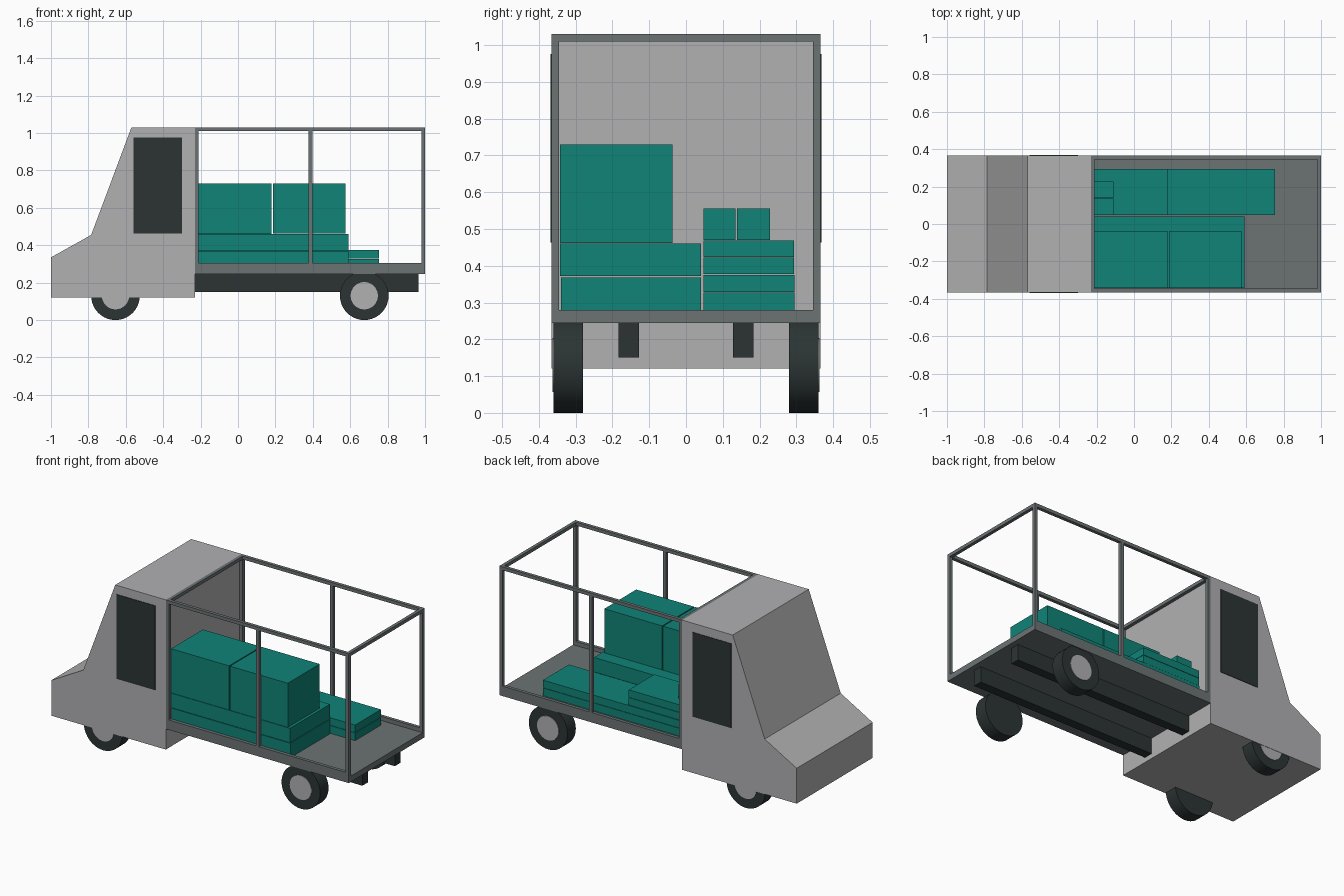
import bpy, bmesh, math

if "Cube" in bpy.data.objects:
    bpy.data.objects.remove(bpy.data.objects["Cube"])


def material(name, rgb):
    m = bpy.data.materials.new(name)
    m.diffuse_color = (*rgb, 1)
    m.use_nodes = True
    m.node_tree.nodes["Principled BSDF"].inputs["Base Color"].default_value = m.diffuse_color
    return m


LIGHT = material("light_grey", (0.44, 0.44, 0.45))
FRAME = material("mid_grey", (0.15, 0.17, 0.175))
DARK = material("dark_grey", (0.025, 0.034, 0.034))
TEAL = material("teal", (0.005, 0.23, 0.185))


def finish(name, bm, mat):
    bmesh.ops.recalc_face_normals(bm, faces=bm.faces)
    me = bpy.data.meshes.new(name)
    bm.to_mesh(me)
    bm.free()
    me.materials.append(mat)
    ob = bpy.data.objects.new(name, me)
    bpy.context.collection.objects.link(ob)
    return ob


def box(name, x0, x1, y0, y1, z0, z1, mat):
    bm = bmesh.new()
    bmesh.ops.create_cube(bm, size=1)
    for v in bm.verts:
        v.co = ((x0 + x1) / 2 + v.co.x * (x1 - x0),
                (y0 + y1) / 2 + v.co.y * (y1 - y0),
                (z0 + z1) / 2 + v.co.z * (z1 - z0))
    return finish(name, bm, mat)


def disc(name, x, y0, y1, z, r, mat):
    # cylinder lying along y
    bpy.ops.mesh.primitive_cylinder_add(vertices=40, radius=r, depth=abs(y1 - y0),
                                        location=(x, (y0 + y1) / 2, z),
                                        rotation=(math.pi / 2, 0, 0))
    ob = bpy.context.object
    ob.name = name
    ob.data.materials.append(mat)
    bpy.ops.object.shade_smooth_by_angle(angle=math.radians(35))


W = 0.365   # half width
T = 0.02    # frame bar thickness

# cab: extruded side profile
bm = bmesh.new()
profile = [(-1, 0.12), (-0.23, 0.12), (-0.23, 1.03), (-0.57, 1.03), (-0.785, 0.455), (-1, 0.335)]
face = bm.faces.new([bm.verts.new((x, -W, z)) for x, z in profile])
ext = bmesh.ops.extrude_face_region(bm, geom=[face])
bmesh.ops.translate(bm, vec=(0, 2 * W, 0),
                    verts=[v for v in ext["geom"] if isinstance(v, bmesh.types.BMVert)])
finish("cab", bm, LIGHT)

# load bed floor and end rails of the cage
box("bed_floor", -0.23, 1, -W, W, 0.245, 0.28, FRAME)
for name, x in (("front", -0.23), ("rear", 1 - T)):
    box(name + "_top_rail", x, x + T, -W + T, W - T, 1.03 - T, 1.03, FRAME)

for side, s in (("right", -1), ("left", 1)):
    def span(a, b):
        return sorted((s * a, s * b))
    # cage sides
    y0, y1 = span(W - T, W)
    box(side + "_bed_edge", -0.23, 1, y0, y1, 0.28, 0.305, FRAME)
    box(side + "_top_rail", -0.23, 1, y0, y1, 1.03 - T, 1.03, FRAME)
    for i, x in enumerate((-0.23, 0.377, 1 - T)):
        box(f"{side}_post_{i}", x, x + T, y0, y1, 0.305, 1.03 - T, FRAME)
    # cab window
    y0, y1 = span(W - 0.002, W + 0.003)
    box(side + "_window", -0.56, -0.30, y0, y1, 0.463, 0.976, DARK)
    # chassis beam
    y0, y1 = span(0.128, 0.183)
    box(side + "_chassis_beam", -0.23, 0.965, y0, y1, 0.15, 0.245, DARK)
    # wheels
    for end, x in (("front", -0.655), ("rear", 0.675)):
        disc(f"{side}_{end}_tyre", x, s * 0.28, s * 0.36, 0.13, 0.13, DARK)
        disc(f"{side}_{end}_hub", x, s * 0.34, s * 0.363, 0.13, 0.073, LIGHT)

# cargo: x0, x1, y0, y1, z0, z1
cargo = [
    (-0.21, 0.59, -0.34, 0.041, 0.28, 0.368),
    (-0.21, 0.59, -0.343, 0.041, 0.372, 0.46),
    (-0.21, 0.18, -0.343, -0.037, 0.462, 0.73),
    (0.186, 0.575, -0.343, -0.037, 0.462, 0.73),
    (-0.21, 0.755, 0.047, 0.295, 0.28, 0.327),
    (-0.21, 0.755, 0.047, 0.295, 0.329, 0.375),
    (-0.21, 0.18, 0.047, 0.293, 0.377, 0.422),
    (-0.21, 0.18, 0.047, 0.293, 0.424, 0.469),
    (-0.21, -0.11, 0.047, 0.135, 0.47, 0.556),
    (-0.21, -0.11, 0.139, 0.228, 0.47, 0.556),
]
for i, dims in enumerate(cargo):
    box(f"cargo_box_{i}", *dims, TEAL)
